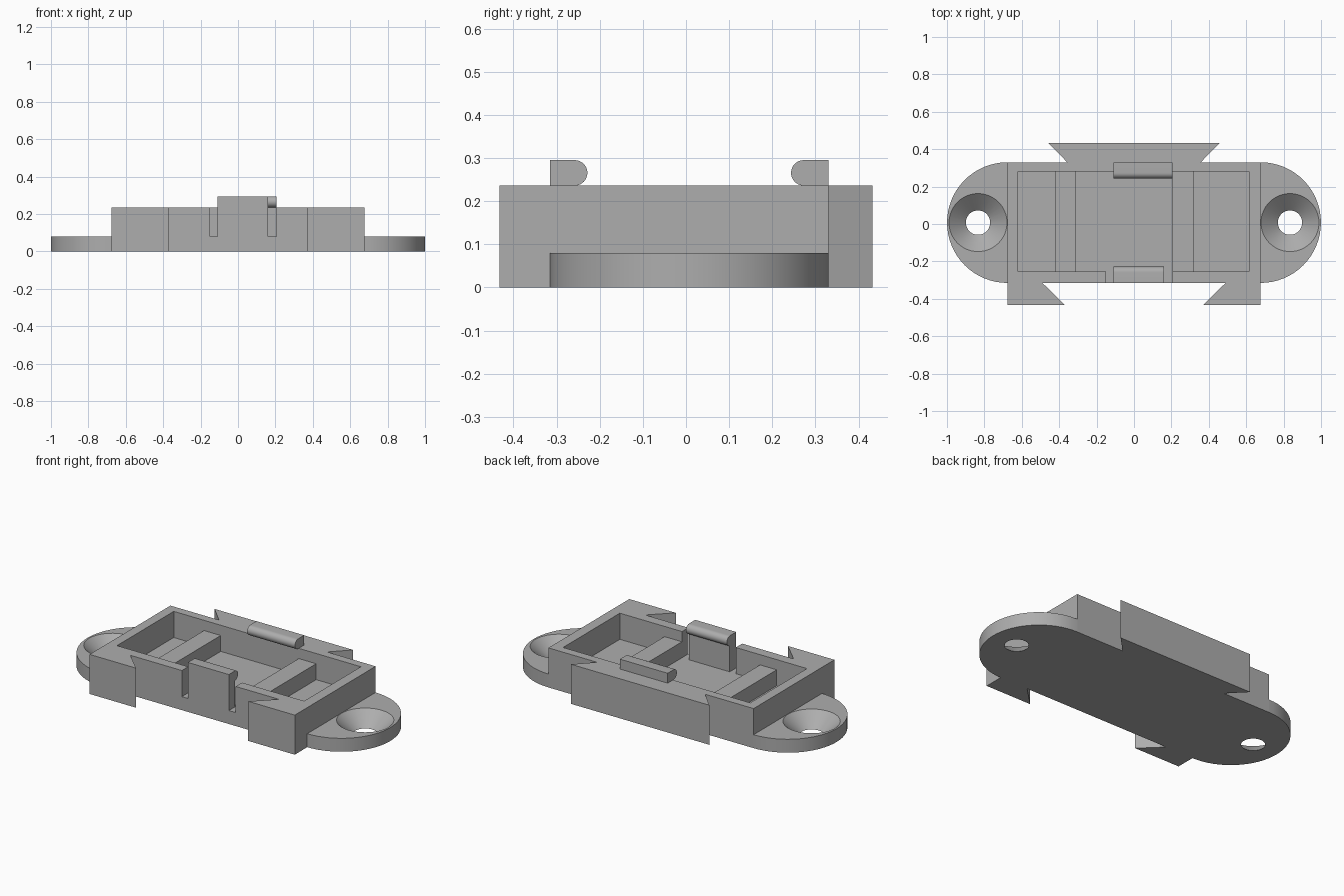
import bpy, bmesh
from math import pi, sin, cos
from mathutils import Vector

old = bpy.data.objects.get("Cube")
if old:
    bpy.data.objects.remove(old, do_unlink=True)

grey = bpy.data.materials.new("plain grey")
grey.use_nodes = True
COLOUR = (0.42, 0.42, 0.42, 1)
grey.diffuse_color = COLOUR
grey.node_tree.nodes["Principled BSDF"].inputs["Base Color"].default_value = COLOUR

# Main levels
FLOOR, RIM, CLIP_TOP = 0.08, 0.236, 0.295
FRONT, BACK, SIDE = -0.315, 0.33, 0.677
MID = (FRONT + BACK) / 2
RADIUS = (BACK - FRONT) / 2


def prism(name, points, offset):
    """Extrude a flat outline along the offset into a solid."""
    bm = bmesh.new()
    face = bm.faces.new([bm.verts.new(p) for p in points])
    new = bmesh.ops.extrude_face_region(bm, geom=[face])["geom"]
    bmesh.ops.translate(bm, vec=Vector(offset),
                        verts=[v for v in new if isinstance(v, bmesh.types.BMVert)])
    bmesh.ops.recalc_face_normals(bm, faces=bm.faces)
    mesh = bpy.data.meshes.new(name)
    bm.to_mesh(mesh)
    bm.free()
    mesh.materials.append(grey)
    ob = bpy.data.objects.new(name, mesh)
    bpy.context.collection.objects.link(ob)
    return ob


def box(name, x0, x1, y0, y1, z0, z1):
    return prism(name, [(x0, y0, z0), (x1, y0, z0), (x1, y1, z0), (x0, y1, z0)],
                 (0, 0, z1 - z0))


def activate(ob):
    bpy.ops.object.select_all(action="DESELECT")
    ob.select_set(True)
    bpy.context.view_layer.objects.active = ob


def cut(ob, cutter):
    """Subtract the cutter and discard it."""
    cutter.hide_render = True
    mod = ob.modifiers.new("cut", "BOOLEAN")
    mod.operation, mod.solver, mod.object = "DIFFERENCE", "EXACT", cutter
    activate(ob)
    bpy.ops.object.modifier_apply(modifier=mod.name)
    bpy.data.objects.remove(cutter, do_unlink=True)


def smooth(ob):
    activate(ob)
    bpy.ops.object.shade_smooth_by_angle(angle=pi / 6)


# Body with dovetail tongue at the back and dovetail groove at the front
half = [(0.49, FRONT), (0.37, -0.432), (SIDE, -0.432), (SIDE, BACK),
        (0.357, BACK), (0.457, 0.432)]
outline = half + [(-x, y) for x, y in reversed(half)]
body = prism("body", [(x, y, 0) for x, y in outline], (0, 0, RIM))
cut(body, box("pocket_cutter", -0.62, 0.615, -0.255, 0.28, FLOOR, 0.4))
for x0, x1 in ((-0.15, -0.11), (0.16, 0.205)):
    cut(body, box("slot_cutter", x0, x1, -0.4, -0.2, FLOOR, 0.4))

# Ribs across the pocket
for name, x0, x1 in (("right_rib", -0.42, -0.31), ("left_rib", 0.205, 0.32)):
    box(name, x0, x1, -0.255, 0.28, FLOOR, 0.175)

# Rounded clip lips facing inward
r = (CLIP_TOP - RIM) / 2
for name, x0, x1, wall, s in (("front_clip_lip", -0.11, 0.16, FRONT, 1),
                              ("back_clip_lip", -0.11, 0.205, BACK, -1)):
    arc = [-pi / 2 + pi * i / 16 for i in range(17)]
    profile = [(wall, RIM)]
    profile += [(wall + s * (0.057 + r * cos(a)), RIM + r + r * sin(a)) for a in arc]
    profile += [(wall, CLIP_TOP)]
    smooth(prism(name, [(x0, y, z) for y, z in profile], (x1 - x0, 0, 0)))

# Round mounting ears with countersunk screw holes
for name, s in (("left_ear", 1), ("right_ear", -1)):
    arc = [-pi / 2 + pi * i / 32 for i in range(33)]
    ear = prism(name, [(s * (SIDE + RADIUS * cos(a)), MID + RADIUS * sin(a), 0)
                       for a in arc], (0, 0, FLOOR))
    bpy.ops.mesh.primitive_cone_add(vertices=64, radius1=0.0425, radius2=0.1775,
                                    depth=0.12, location=(s * 0.834, MID, 0.04))
    cone = bpy.context.object
    cone.data.materials.append(grey)
    cut(ear, cone)
    smooth(ear)
